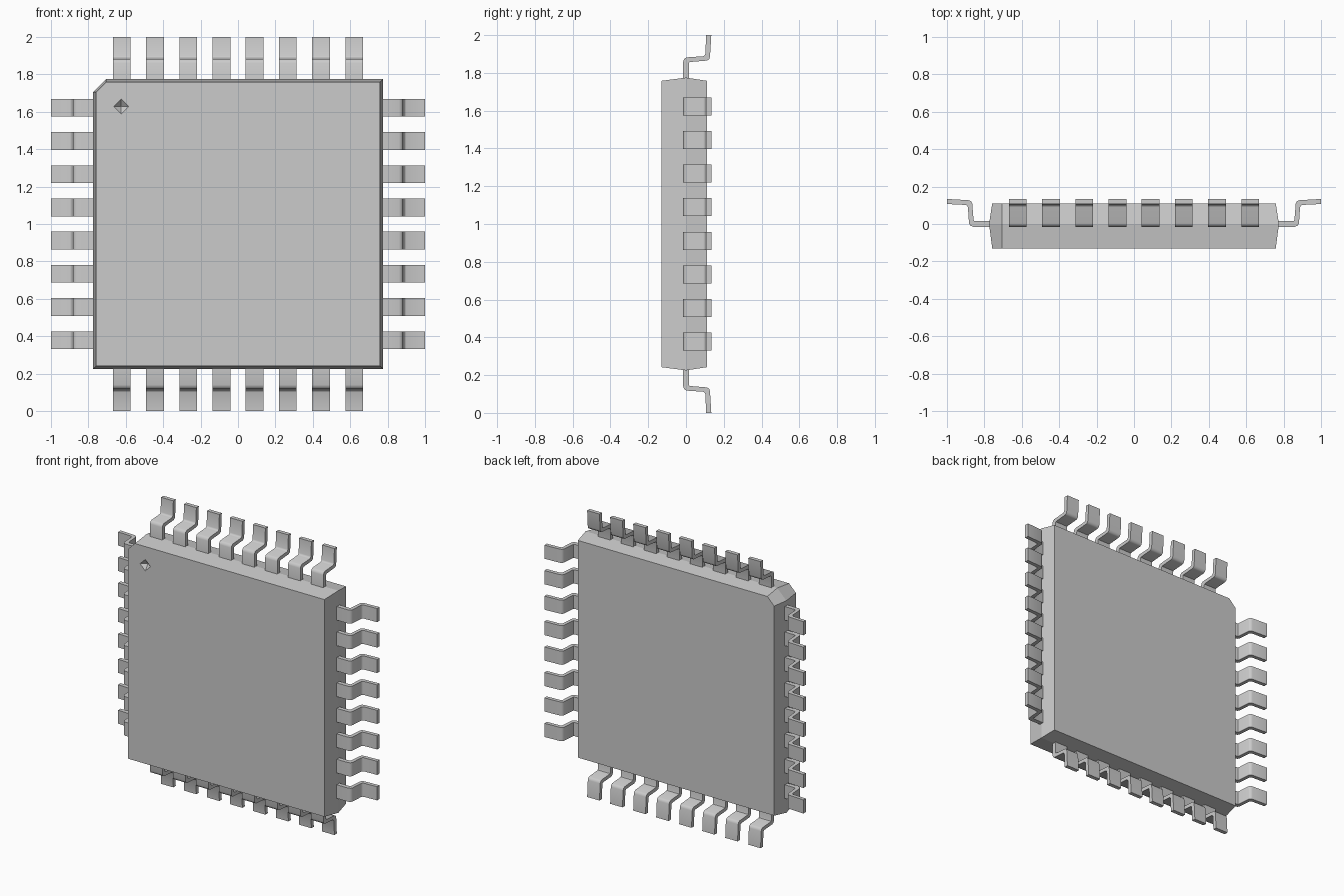
import bpy, bmesh
from math import pi, radians
from mathutils import Vector, Matrix

if "Cube" in bpy.data.objects:
    bpy.data.objects.remove(bpy.data.objects["Cube"])

CZ = 1.0  # height of the package centre


def finish(bm, name):
    bmesh.ops.recalc_face_normals(bm, faces=bm.faces)
    me = bpy.data.meshes.new(name)
    bm.to_mesh(me)
    bm.free()
    ob = bpy.data.objects.new(name, me)
    bpy.context.collection.objects.link(ob)
    return ob


# Package body: three square rings, one clipped corner at the upper left
bm = bmesh.new()
rings = []
for y, h in ((-0.13, 0.758), (0.0, 0.775), (0.11, 0.758)):
    c = 0.705
    outline = [(-h, -h), (h, -h), (h, h), (-c, h), (-h, c)]
    rings.append([bm.verts.new((x, y, CZ + z)) for x, z in outline])
for a, b in zip(rings, rings[1:]):
    for i in range(5):
        j = (i + 1) % 5
        bm.faces.new((a[i], a[j], b[j], b[i]))
bm.faces.new(rings[0])
bm.faces.new(rings[-1])
body = finish(bm, "package_body")

# Pin marker: four-sided dimple cut into the front face
bm = bmesh.new()
bmesh.ops.create_cone(bm, cap_ends=True, segments=4, radius1=0.08, radius2=0.0,
                      depth=0.06,
                      matrix=Matrix.Translation((-0.625, -0.13, CZ + 0.628))
                      @ Matrix.Rotation(-pi / 2, 4, 'X'))
bmesh.ops.scale(bm, vec=(1, 1, 1), verts=bm.verts)
cutter = finish(bm, "marker_cutter")
cutter.hide_render = True
cut = body.modifiers.new("marker_dimple", 'BOOLEAN')
cut.object = cutter
cut.operation = 'DIFFERENCE'
cut.solver = 'EXACT'
bpy.context.view_layer.objects.active = body
body.select_set(True)
bpy.ops.object.modifier_apply(modifier=cut.name)
bpy.data.objects.remove(cutter)
body.select_set(False)

# Gull-wing lead profile: (distance from centre, depth)
profile = [(0.74, -0.015), (0.86, -0.015), (0.875, -0.009), (0.882, 0.003),
           (0.888, 0.09), (0.892, 0.098), (0.90, 0.102), (1.0, 0.107),
           (1.0, 0.134), (0.885, 0.127), (0.872, 0.122), (0.865, 0.111),
           (0.858, 0.024), (0.856, 0.018), (0.848, 0.015), (0.74, 0.015)]
PITCH, WIDTH = 0.1777, 0.095


def lead(bm, rot, offset):
    ends = []
    for w in (offset - WIDTH / 2, offset + WIDTH / 2):
        ends.append([bm.verts.new(rot @ Vector((r, y, w)) + Vector((0, 0, CZ)))
                     for r, y in profile])
    a, b = ends
    n = len(profile)
    for i in range(n):
        j = (i + 1) % n
        bm.faces.new((a[i], a[j], b[j], b[i]))
    bm.faces.new(a)
    bm.faces.new(b)


# Eight leads on each of the four sides
for k, side in enumerate(("right", "bottom", "left", "top")):
    bm = bmesh.new()
    rot = Matrix.Rotation(k * pi / 2, 3, 'Y')
    for i in range(8):
        lead(bm, rot, (i - 3.5) * PITCH)
    ob = finish(bm, side + "_leads")
    bpy.ops.object.select_all(action='DESELECT')
    bpy.context.view_layer.objects.active = ob
    ob.select_set(True)
    bpy.ops.object.shade_smooth_by_angle(angle=radians(50))
